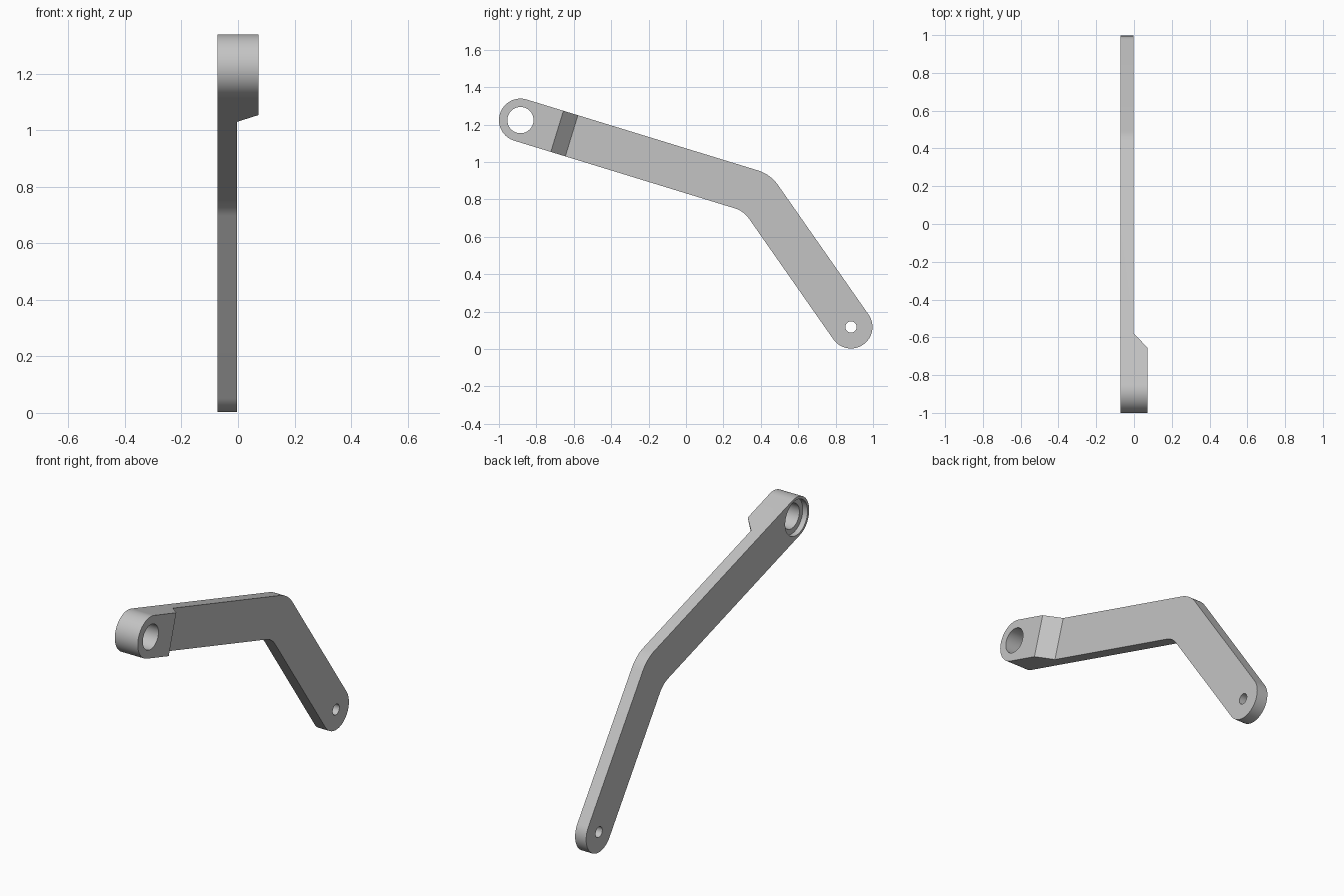
import bpy, bmesh, math
from mathutils import Vector, Matrix

cube = bpy.data.objects.get("Cube")
if cube:
    bpy.data.objects.remove(cube, do_unlink=True)

HALF = 0.072          # half thickness at the thick end
STEP = -0.003         # inner face of the thin part
R = 0.115             # half width of the arm
BIG, BEND, SMALL = Vector((-0.885, 1.224)), Vector((0.38, 0.836)), Vector((0.882, 0.118))

grey = bpy.data.materials.new("plain grey")
grey.use_nodes = True
colour = (0.55, 0.55, 0.55, 1)
grey.diffuse_color = colour
grey.node_tree.nodes["Principled BSDF"].inputs["Base Color"].default_value = colour


def prism(name, points, offset, matrix=None):
    """Extrude a closed loop of 3D points by an offset."""
    bm = bmesh.new()
    face = bm.faces.new([bm.verts.new(p) for p in points])
    out = bmesh.ops.extrude_face_region(bm, geom=[face])
    moved = [g for g in out["geom"] if isinstance(g, bmesh.types.BMVert)]
    bmesh.ops.translate(bm, verts=moved, vec=offset)
    bmesh.ops.recalc_face_normals(bm, faces=bm.faces)
    if matrix:
        bm.transform(matrix)
    mesh = bpy.data.meshes.new(name)
    bm.to_mesh(mesh)
    bm.free()
    mesh.materials.append(grey)
    obj = bpy.data.objects.new(name, mesh)
    bpy.context.collection.objects.link(obj)
    return obj


def arc(centre, radius, start, end, count):
    angles = [start + (end - start) * i / count for i in range(count + 1)]
    return [centre + radius * Vector((math.cos(a), math.sin(a))) for a in angles]


def hole(name, centre, radius, x0, x1):
    ring = arc(centre, radius, 0, math.tau, 64)[:-1]
    return prism(name, [(x0, p.x, p.y) for p in ring], (x1 - x0, 0, 0))


# Directions of the two arm sections and their upper normals
d1, d2 = (BEND - BIG).normalized(), (SMALL - BEND).normalized()
a1, a2 = math.atan2(d1.y, d1.x), math.atan2(d2.y, d2.x)
turn = (a1 - a2) / 2
normal = math.pi / 2 + (a1 + a2) / 2
bisector = Vector((math.cos(normal), math.sin(normal)))
quarter = math.pi / 2


def fillet(side, tangent):
    """Rounded bend on the outer (+1) or inner (-1) edge."""
    corner = BEND + side * bisector * R / math.cos(turn)
    radius = tangent / math.tan(turn)
    centre = corner - bisector * radius / math.cos(turn)
    return arc(centre, radius, a1 + quarter, a2 + quarter, 12)


# Outline: small round end, inner bend, big round end, outer bend
outline = fillet(1, 0.07)
outline += arc(SMALL, R, a2 + quarter, a2 - quarter, 32)
outline += reversed(fillet(-1, 0.05))
outline += arc(BIG, R, a1 - quarter, a1 - 3 * quarter, 32)
arm = prism("bent_arm", [(-HALF, p.x, p.y) for p in outline], (2 * HALF, 0, 0))

# Relief cutter leaving a sloped shoulder beside the thick end
shoulder = [(0.286, STEP), (0.124, 0.147), (3, 0.147), (3, STEP)]
place = Matrix.Translation((0, BIG.x, BIG.y)) @ Matrix.Rotation(a1, 4, 'X')
cutters = [
    prism("relief_cutter", [(x, u, -2) for u, x in shoulder], (0, 0, 4), place),
    hole("pivot_hole_cutter", BIG, 0.07, -0.3, 0.3),
    hole("counterbore_cutter", BIG, 0.1, -0.3, -HALF + 0.03),
    hole("pin_hole_cutter", SMALL, 0.03, -0.3, 0.3),
]

bpy.ops.object.select_all(action='DESELECT')
bpy.context.view_layer.objects.active = arm
arm.select_set(True)
for cutter in cutters:
    cutter.hide_render = True
    mod = arm.modifiers.new(cutter.name, 'BOOLEAN')
    mod.operation, mod.solver, mod.object = 'DIFFERENCE', 'EXACT', cutter
    bpy.ops.object.modifier_apply(modifier=mod.name)
    bpy.data.objects.remove(cutter, do_unlink=True)

bpy.ops.object.shade_smooth_by_angle(angle=math.radians(30))
